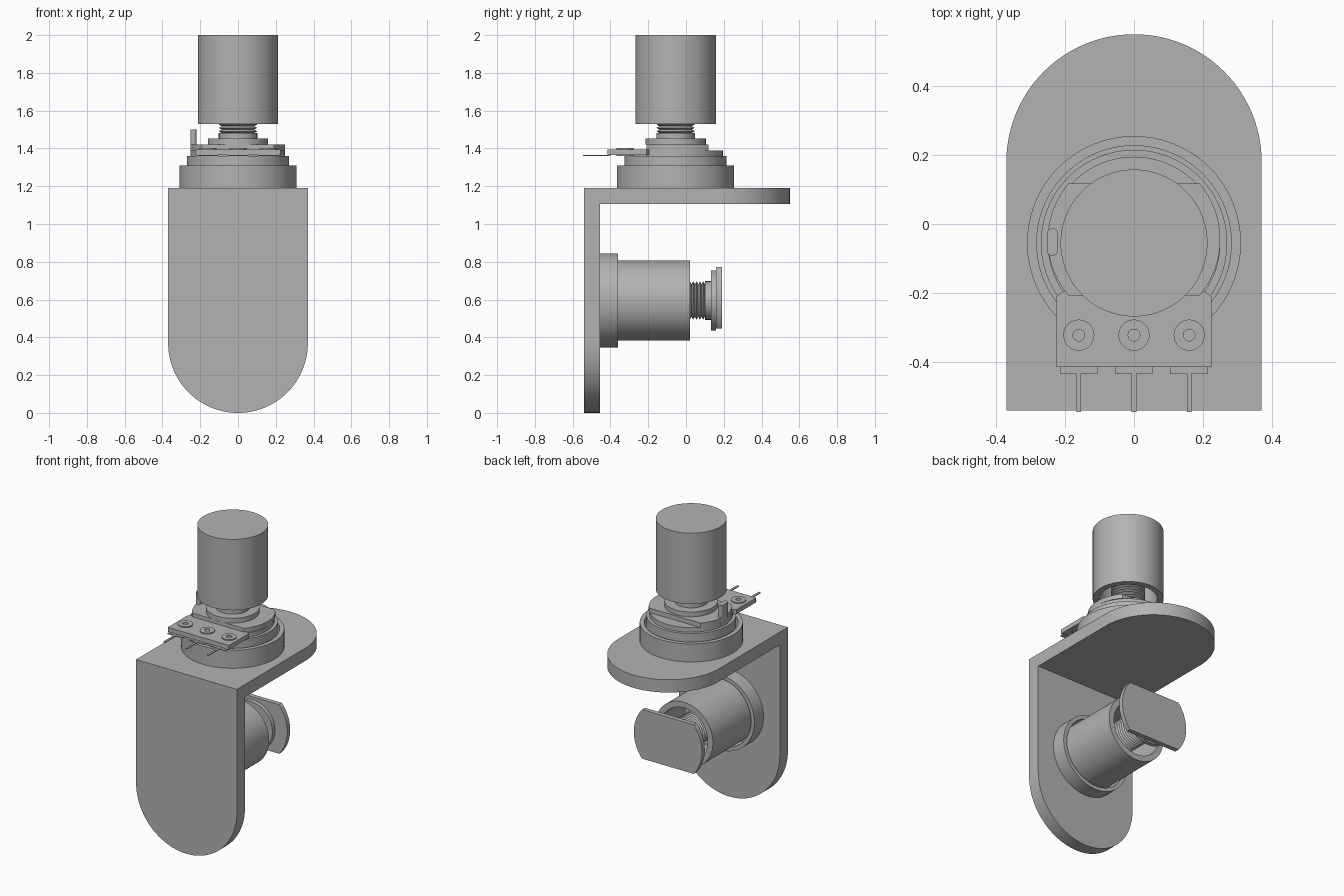
import bpy, bmesh, math
from mathutils import Matrix, Vector

cube = bpy.data.objects.get("Cube")
if cube:
    bpy.data.objects.remove(cube)

grey = bpy.data.materials.new("plain grey")
grey.use_nodes = True
grey.diffuse_color = (0.45, 0.45, 0.45, 1)
grey.node_tree.nodes["Principled BSDF"].inputs["Base Color"].default_value = (0.45, 0.45, 0.45, 1)

UP = Matrix.Translation((0, -0.055, 0))
# local z points along +y, for the parts on the upright plate
BACK = Matrix.Translation((0, 0, 0.595)) @ Matrix.Rotation(-math.pi / 2, 4, 'X')


def finish(name, bm, place=Matrix()):
    bmesh.ops.recalc_face_normals(bm, faces=bm.faces[:])
    bm.transform(place)
    mesh = bpy.data.meshes.new(name)
    bm.to_mesh(mesh)
    bm.free()
    mesh.materials.append(grey)
    obj = bpy.data.objects.new(name, mesh)
    bpy.context.collection.objects.link(obj)
    bpy.ops.object.select_all(action='DESELECT')
    obj.select_set(True)
    bpy.context.view_layer.objects.active = obj
    bpy.ops.object.shade_smooth_by_angle(angle=math.radians(30))
    return obj


def lathe(name, profile, place, steps=96):
    """Spin (radius, height) points about local z."""
    bm = bmesh.new()
    verts = [bm.verts.new((r, 0, h)) for r, h in profile]
    edges = [bm.edges.new(p) for p in zip(verts, verts[1:])]
    bmesh.ops.spin(bm, geom=verts + edges, axis=(0, 0, 1), cent=(0, 0, 0),
                   angle=2 * math.pi, steps=steps, use_merge=True)
    bmesh.ops.remove_doubles(bm, verts=bm.verts[:], dist=1e-5)
    return finish(name, bm, place)


def disc(name, r, z0, z1, place, steps=96):
    return lathe(name, [(0, z0), (r, z0), (r, z1), (0, z1)], place, steps)


def ring(name, r_in, r_out, z0, z1, place):
    return lathe(name, [(r_in, z0), (r_out, z0), (r_out, z1), (r_in, z1), (r_in, z0)], place)


def slab(name, outline, z0, z1, place=Matrix()):
    """Extrude a flat outline from z0 to z1."""
    bm = bmesh.new()
    face = bm.faces.new([bm.verts.new((x, y, z0)) for x, y in outline])
    out = bmesh.ops.extrude_face_region(bm, geom=[face])
    top = [v for v in out["geom"] if isinstance(v, bmesh.types.BMVert)]
    bmesh.ops.translate(bm, verts=top, vec=(0, 0, z1 - z0))
    return finish(name, bm, place)


def box(name, x0, x1, y0, y1, z0, z1):
    return slab(name, [(x0, y0), (x1, y0), (x1, y1), (x0, y1)], z0, z1)


def arc(r, a0, a1, n, cx=0, cy=0):
    return [(cx + r * math.cos(a0 + (a1 - a0) * i / n),
             cy + r * math.sin(a0 + (a1 - a0) * i / n)) for i in range(n + 1)]


def knob(name, closed, opened, place):
    """Cup with its floor well inside the open end."""
    floor = opened + (closed - opened) * 0.55
    lathe(name, [(0, closed), (0.213, closed), (0.213, opened), (0.175, opened),
                 (0.175, floor), (0, floor)], place)


def thread(name, z0, z1, place, pitch=0.018):
    count = round((z1 - z0) / pitch)
    step = (z1 - z0) / count
    points = [(0, z0), (0.085, z0)]
    for i in range(count):
        points += [(0.102, z0 + (i + 0.5) * step), (0.085, z0 + (i + 1) * step)]
    lathe(name, points + [(0, z1)], place, 64)


def flange(name, z0, z1, place):
    """Round plate with two parallel flats."""
    a = math.asin(0.163 / 0.25)
    slab(name, arc(0.25, -a, a, 24) + arc(0.25, math.pi - a, math.pi + a, 24), z0, z1, place)


# Bracket: two round-ended plates meeting at the front top edge
R = 0.37
slab("bracket_shelf", [(-R, -0.54), (R, -0.54)] + arc(R, 0, math.pi, 48, 0, 0.18), 1.105, 1.19)
upright = Matrix.Rotation(math.pi / 2, 4, 'X')
slab("bracket_upright", [(R, 1.105), (-R, 1.105)] + arc(R, math.pi, 2 * math.pi, 48, 0, R),
     0.455, 0.54, upright)
box("bracket_corner", -R, R, -0.54, -0.455, 1.105, 1.19)

# Upper control: collar, body, bushing and knob
ring("upper_collar", 0.282, 0.31, 1.19, 1.31, UP)
disc("upper_body", 0.27, 1.19, 1.36, UP)
disc("upper_cover", 0.25, 1.36, 1.39, UP)
flange("upper_flange", 1.39, 1.42, UP @ Matrix.Translation((0, 0.01, 0)))
disc("upper_hub", 0.16, 1.42, 1.452, UP)
disc("upper_neck", 0.102, 1.452, 1.482, UP)
thread("upper_thread", 1.482, 1.75, UP)
knob("upper_knob", 2.0, 1.53, UP)

# Locating peg beside the bushing
slab("locating_peg", arc(0.016, 0, math.pi, 10, -0.236, -0.028)
     + arc(0.016, math.pi, 2 * math.pi, 10, -0.236, -0.076), 1.36, 1.5)

# Terminal board with chamfered rear corners, rivets and pins
slab("terminal_board", [(-0.225, -0.415), (0.225, -0.415), (0.225, -0.21), (0.205, -0.195),
                        (0.13, -0.205), (-0.13, -0.205), (-0.205, -0.195), (-0.225, -0.21)],
     1.365, 1.395)
for i, x in enumerate((-0.16, 0, 0.16), 1):
    spot = Matrix.Translation((x, -0.322, 0))
    lathe(f"rivet_{i}", [(0, 1.36), (0.045, 1.36), (0.045, 1.402), (0.017, 1.402),
                         (0.017, 1.397), (0, 1.397)], spot, 32)
    box(f"pin_shoulder_{i}", x - 0.055, x + 0.055, -0.433, -0.40, 1.36, 1.366)
    box(f"pin_{i}", x - 0.007, x + 0.007, -0.545, -0.42, 1.36, 1.366)

# Lower control: same parts turned to face the rear of the upright
ring("lower_collar", 0.225, 0.25, -0.455, -0.36, BACK)
knob("lower_knob", -0.455, 0.022, BACK)
thread("lower_thread", -0.2, 0.1, BACK)
disc("lower_neck", 0.102, 0.1, 0.132, BACK)
disc("lower_hub", 0.16, 0.132, 0.16, BACK)
flange("lower_flange", 0.16, 0.19, BACK @ Matrix.Translation((0, -0.015, 0)))
